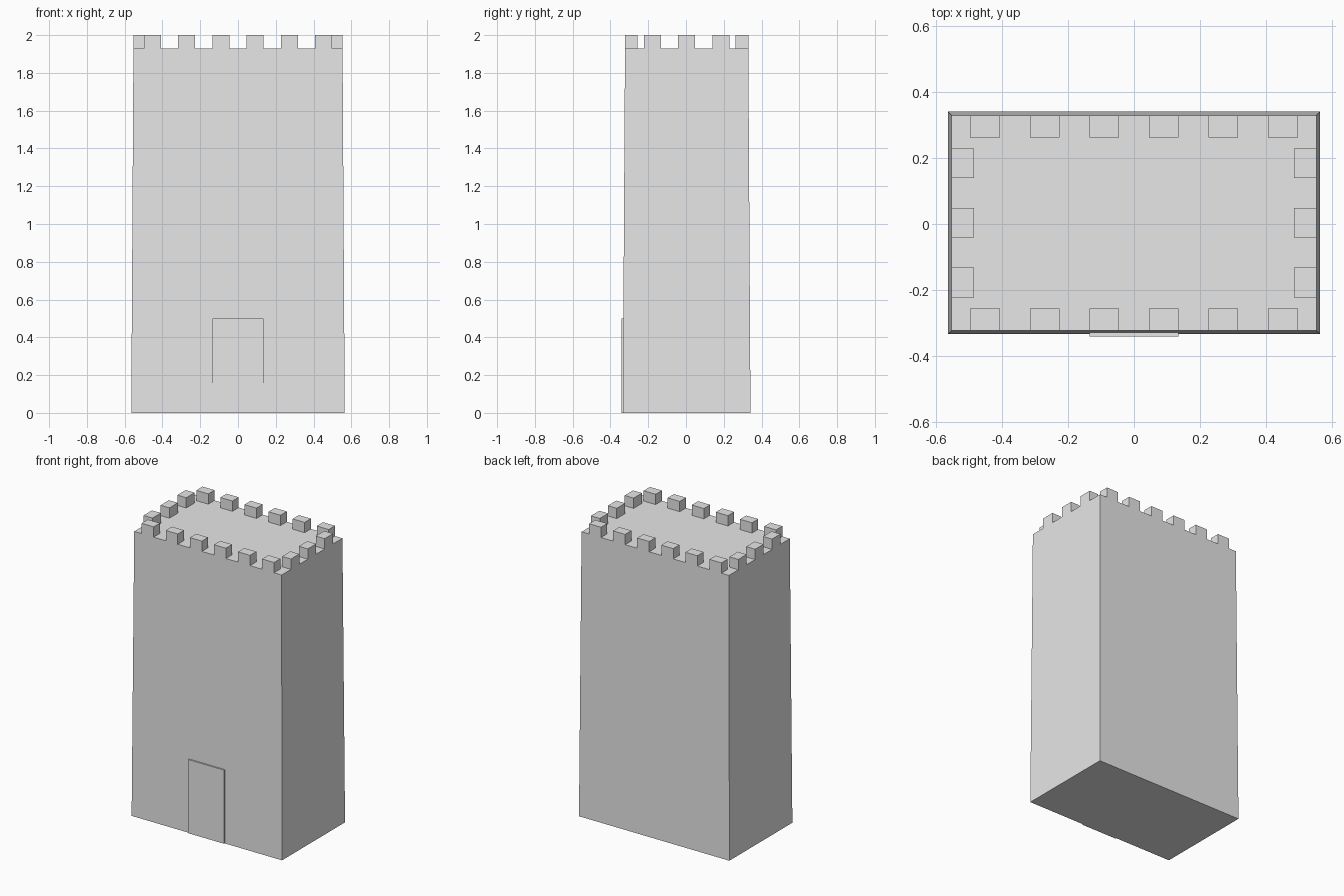
import bpy
import bmesh

cube = bpy.data.objects.get("Cube")
if cube:
    bpy.data.objects.remove(cube, do_unlink=True)

# Single stone colour
STONE = (0.8, 0.8, 0.8, 1.0)
stone = bpy.data.materials.new("pale_grey_stone")
stone.use_nodes = True
stone.diffuse_color = STONE
stone.node_tree.nodes["Principled BSDF"].inputs["Base Color"].default_value = STONE

ROOF, TOP = 1.93, 2.0
MID_Y = 0.0035


def block(name, low, high, taper=0.0):
    """Box between two corners, its top face drawn in by taper on each side."""
    bm = bmesh.new()
    bmesh.ops.create_cube(bm, size=1.0)
    for v in bm.verts:
        upper = v.co.z > 0
        for i in range(3):
            side = 1 if v.co[i] > 0 else -1
            v.co[i] = high[i] if side > 0 else low[i]
            if upper and i < 2:
                v.co[i] -= side * taper
    mesh = bpy.data.meshes.new(name)
    bm.to_mesh(mesh)
    bm.free()
    mesh.materials.append(stone)
    obj = bpy.data.objects.new(name, mesh)
    bpy.context.collection.objects.link(obj)
    return obj


# Tapered tower with a flat roof
half_x, half_y, taper = 0.565, 0.338, 0.0115
block("tower_body", (-half_x, MID_Y - half_y, 0),
      (half_x, MID_Y + half_y, ROOF), taper)

# Low upright door slab, just proud of the front wall
block("door_slab", (-0.135, -0.3415, 0), (0.135, -0.30, 0.5))

# Battlements along the roof edges
edge_x, edge_y = half_x - taper, half_y - taper
WIDTH, DEPTH, STEP = 0.09, 0.067, 0.181


def merlon(name, x, y, size_x, size_y):
    block(name, (x - size_x / 2, y - size_y / 2, ROOF),
          (x + size_x / 2, y + size_y / 2, TOP))


for side, word in ((-1, "front"), (1, "back")):
    for i in range(6):
        merlon(f"{word}_merlon_{i + 1}", (i - 2.5) * STEP,
               MID_Y + side * (edge_y - DEPTH / 2), WIDTH, DEPTH)

for side, word in ((-1, "right"), (1, "left")):
    for i in range(3):
        merlon(f"{word}_merlon_{i + 1}", side * (edge_x - DEPTH / 2),
               MID_Y + (i - 1) * STEP, DEPTH, WIDTH)
